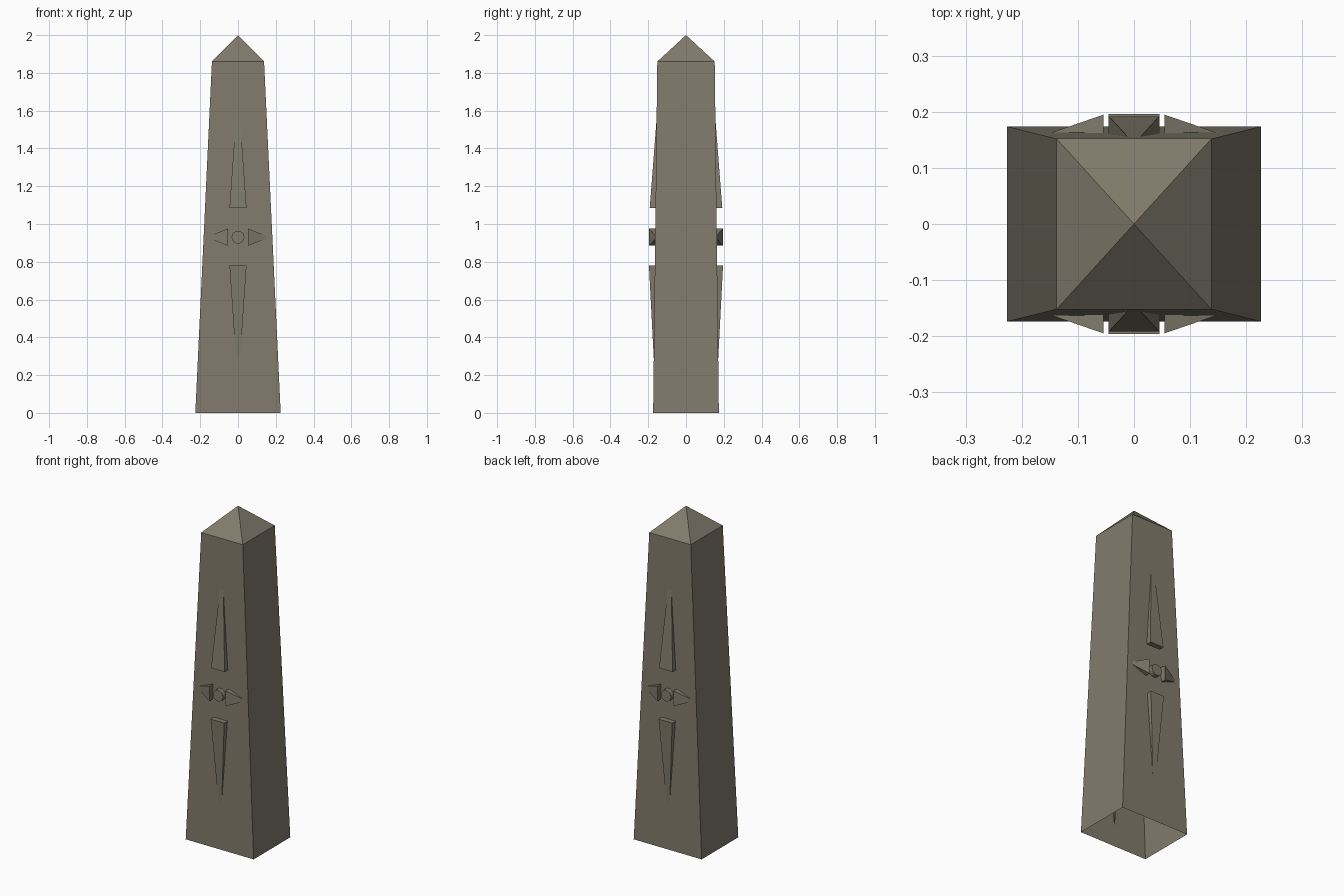
import bpy, bmesh, math
from mathutils import Vector, Matrix

if "Cube" in bpy.data.objects:
    bpy.data.objects.remove(bpy.data.objects["Cube"])

stone = bpy.data.materials.new("stone")
stone.diffuse_color = (0.22, 0.20, 0.15, 1)
stone.use_nodes = True
stone.node_tree.nodes["Principled BSDF"].inputs["Base Color"].default_value = stone.diffuse_color


def add_object(name, bm):
    bmesh.ops.recalc_face_normals(bm, faces=bm.faces)
    mesh = bpy.data.meshes.new(name)
    bm.to_mesh(mesh)
    bm.free()
    mesh.materials.append(stone)
    obj = bpy.data.objects.new(name, mesh)
    bpy.context.collection.objects.link(obj)
    return obj


def spike(name, base, apex, across, half_width, half_depth):
    """Four-sided pyramid with a base upright to the y axis."""
    bm = bmesh.new()
    base, u, v = Vector(base), Vector(across) * half_width, Vector((0, half_depth, 0))
    ring = [bm.verts.new(base + a * u + b * v) for a, b in ((-1, -1), (1, -1), (1, 1), (-1, 1))]
    tip = bm.verts.new(apex)
    bm.faces.new(ring)
    for i in range(4):
        bm.faces.new((ring[i], ring[(i + 1) % 4], tip))
    return add_object(name, bm)


# Tapered shaft with pyramid cap, open underneath
bm = bmesh.new()
corners = ((-1, -1), (1, -1), (1, 1), (-1, 1))
low = [bm.verts.new((a * 0.226, b * 0.174, 0)) for a, b in corners]
high = [bm.verts.new((a * 0.138, b * 0.152, 1.86)) for a, b in corners]
peak = bm.verts.new((0, 0, 2))
for i in range(4):
    j = (i + 1) % 4
    bm.faces.new((low[i], low[j], high[j], high[i]))
    bm.faces.new((high[i], high[j], peak))
add_object("obelisk_shaft", bm)

# Compass-like ornament on front and back
for side, s in (("front", -1), ("back", 1)):
    spike(side + "_upper_spike", (0, s * 0.150, 1.085), (0, s * 0.143, 1.72), (1, 0, 0), 0.045, 0.042)
    spike(side + "_lower_spike", (0, s * 0.154, 0.78), (0, s * 0.162, 0.12), (1, 0, 0), 0.045, 0.042)
    for label, m in (("left", -1), ("right", 1)):
        spike(f"{side}_{label}_arrow", (m * 0.054, s * 0.155, 0.93), (m * 0.17, s * 0.155, 0.93),
              (0, 0, 1), 0.045, 0.04)

    # Round stud in the middle
    bm = bmesh.new()
    bmesh.ops.create_cone(bm, cap_ends=True, segments=16, radius1=0.034, radius2=0.034, depth=0.07,
                          matrix=Matrix.Translation((0, s * 0.156, 0.93)) @ Matrix.Rotation(math.pi / 2, 4, 'X'))
    add_object(side + "_stud", bm)
